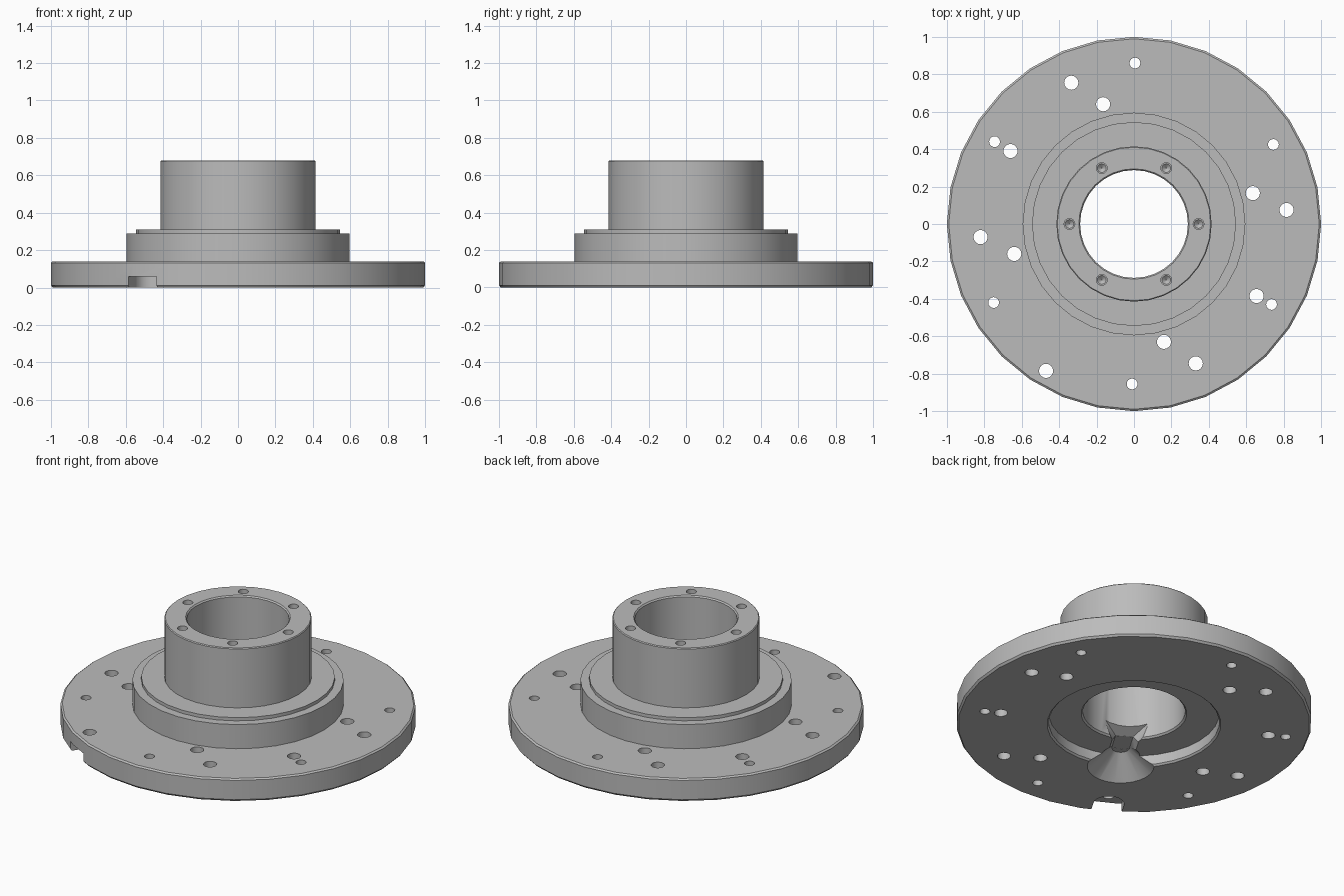
import bpy, bmesh
from math import radians, cos, sin, pi
from mathutils import Matrix, Vector

cube = bpy.data.objects.get("Cube")
if cube:
    bpy.data.objects.remove(cube, do_unlink=True)

SIDES = 32
CHANNEL_ANGLE = radians(239)

grey = bpy.data.materials.new("machined_grey")
grey.use_nodes = True
grey.diffuse_color = (0.5, 0.5, 0.5, 1)
grey.node_tree.nodes["Principled BSDF"].inputs["Base Color"].default_value = (0.5, 0.5, 0.5, 1)


def make_object(name, bm):
    bmesh.ops.recalc_face_normals(bm, faces=bm.faces)
    mesh = bpy.data.meshes.new(name)
    bm.to_mesh(mesh)
    bm.free()
    mesh.materials.append(grey)
    obj = bpy.data.objects.new(name, mesh)
    bpy.context.collection.objects.link(obj)
    return obj


def lathe(name, profile):
    """Revolve a closed (radius, height) outline around z."""
    bm = bmesh.new()
    rings = [[bm.verts.new((r * cos(a), r * sin(a), z)) for r, z in profile]
             for a in (2 * pi * i / SIDES for i in range(SIDES))]
    n = len(profile)
    for i in range(SIDES):
        a, b = rings[i], rings[(i + 1) % SIDES]
        for j in range(n):
            k = (j + 1) % n
            bm.faces.new((a[j], b[j], b[k], a[k]))
    return make_object(name, bm)


def add_cone(bm, x, y, z0, z1, r0, r1, sides=16):
    bmesh.ops.create_cone(bm, cap_ends=True, segments=sides, radius1=r0, radius2=r1,
                          depth=z1 - z0, matrix=Matrix.Translation((x, y, (z0 + z1) / 2)))


def radial_hull(name, sections):
    """Convex solid along the channel direction from (distance, width, height)."""
    bm = bmesh.new()
    turn = Matrix.Rotation(CHANNEL_ANGLE, 3, 'Z')
    for dist, width, z in sections:
        for side in (-1, 1):
            bm.verts.new(turn @ Vector((dist, side * width / 2, z)))
    bmesh.ops.convex_hull(bm, input=bm.verts)
    return make_object(name, bm)


def cut(target, cutter):
    cutter.hide_render = True
    mod = target.modifiers.new("cut", 'BOOLEAN')
    mod.operation, mod.solver, mod.object = 'DIFFERENCE', 'EXACT', cutter
    bpy.context.view_layer.objects.active = target
    bpy.ops.object.modifier_apply(modifier=mod.name)
    bpy.data.objects.remove(cutter, do_unlink=True)


# Flange, shoulder and hub, with the bore and the recess underneath
hub = lathe("flanged_hub", [
    (0.49, 0), (0.99, 0), (1, 0.012), (1, 0.132), (0.99, 0.14), (0.595, 0.14),
    (0.595, 0.29), (0.545, 0.29), (0.545, 0.31), (0.415, 0.31), (0.415, 0.675),
    (0.41, 0.68), (0.295, 0.68), (0.288, 0.672), (0.288, 0.08), (0.298, 0.07),
    (0.48, 0.07), (0.48, 0.01)])

# Bolt holes through the flange
bolt_holes = [(-.335, .755), (-.165, .64), (-.66, .39), (-.82, -.07), (-.64, -.16),
              (-.47, -.785), (.16, -.63), (.33, -.745), (.655, -.385), (.635, .165), (.815, .075)]
pin_holes = [(.005, .86), (-.745, .44), (-.75, -.42), (-.01, -.855), (.735, -.43), (.745, .425)]
bm = bmesh.new()
for holes, radius in ((bolt_holes, 0.038), (pin_holes, 0.029)):
    for x, y in holes:
        add_cone(bm, x, y, -0.1, 0.25, radius, radius)

# Blind holes with pointed ends in the top of the hub
for i in range(6):
    a = i * pi / 3
    add_cone(bm, 0.345 * cos(a), 0.345 * sin(a), 0.57, 0.75, 0.029, 0.029)
cut(hub, make_object("hole_cutter", bm))
bm = bmesh.new()
for i in range(6):
    a = i * pi / 3
    add_cone(bm, 0.345 * cos(a), 0.345 * sin(a), 0.55, 0.575, 0.001, 0.029)
cut(hub, make_object("hole_tip_cutter", bm))

# Round-ended notch in the rim
cx, cy = cos(CHANNEL_ANGLE), sin(CHANNEL_ANGLE)
bm = bmesh.new()
add_cone(bm, 0.91 * cx, 0.91 * cy, -0.1, 0.06, 0.087, 0.087, 24)
cut(hub, make_object("notch_end_cutter", bm))
cut(hub, radial_hull("notch_cutter", [(d, 0.174, z) for d in (0.91, 1.1) for z in (-0.1, 0.06)]))

# Tapered pocket and channel leading from the recess edge to the bore
bm = bmesh.new()
add_cone(bm, 0.48 * cx, 0.48 * cy, -0.01, 0.12, 0.2, 0.05, 24)
cut(hub, make_object("pocket_cutter", bm))
cut(hub, radial_hull("channel_cutter", [(0.25, 0.19, 0.03), (0.25, 0.1, 0.121),
                                        (0.49, 0.19, 0.03), (0.49, 0.1, 0.121)]))
cut(hub, radial_hull("channel_mouth_cutter", [(0.24, 0.2, 0.05), (0.24, 0.27, 0.172),
                                              (0.35, 0.1, 0.05), (0.35, 0.1, 0.122)]))

bpy.ops.object.select_all(action='DESELECT')
hub.select_set(True)
bpy.context.view_layer.objects.active = hub
bpy.ops.object.shade_smooth_by_angle(angle=radians(30))
